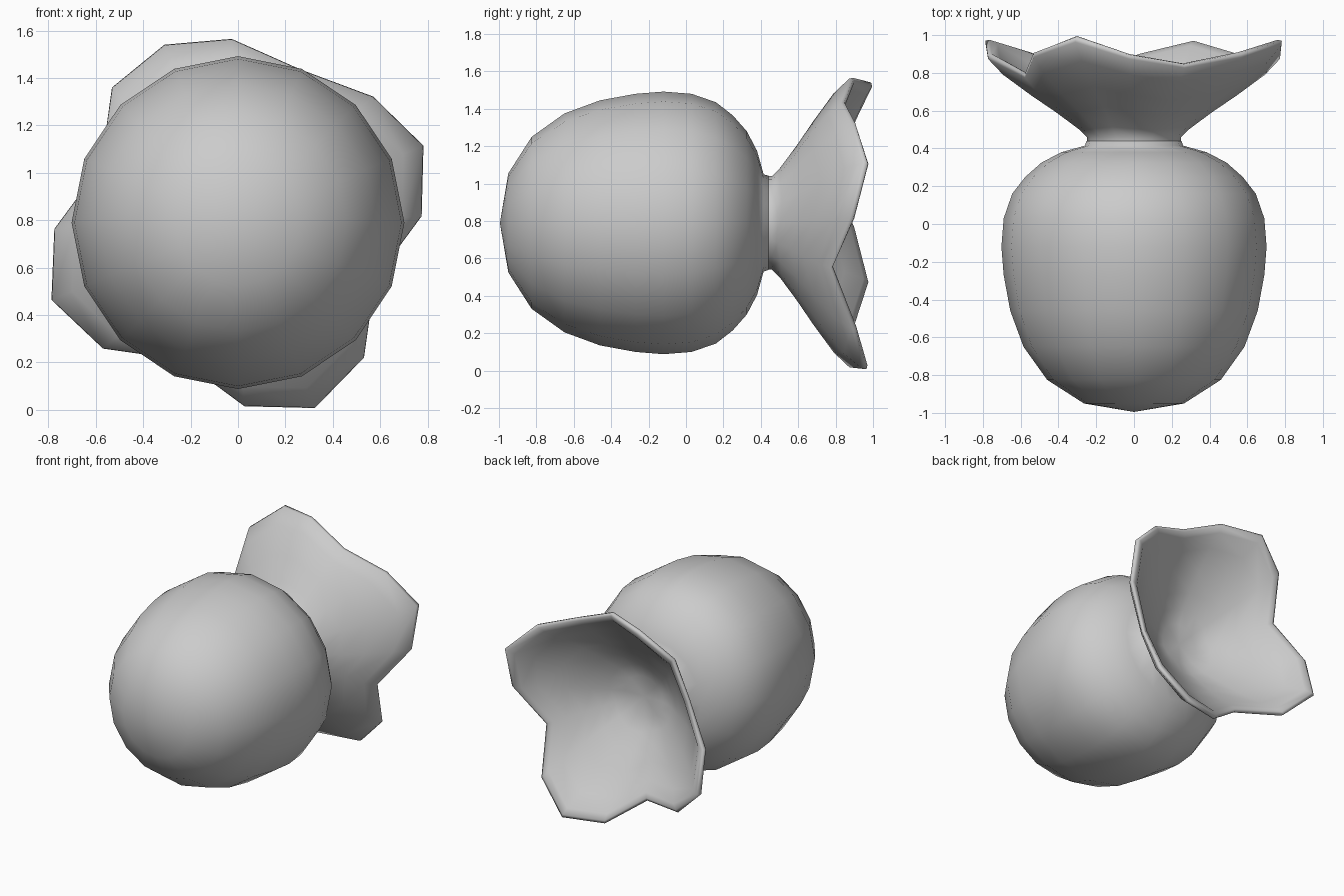
import bpy, bmesh
from math import sin, cos, radians

if "Cube" in bpy.data.objects:
    bpy.data.objects.remove(bpy.data.objects["Cube"])

CZ = 0.79  # height of the fruit axis


def loft(name, rings, start=None, end=None):
    """Skin closed rings of points, with optional pole points at the ends."""
    bm = bmesh.new()
    vs = [[bm.verts.new(p) for p in ring] for ring in rings]
    n = len(vs[0])
    for a, b in zip(vs, vs[1:]):
        for i in range(n):
            j = (i + 1) % n
            bm.faces.new((a[i], a[j], b[j], b[i]))
    for pole, ring in ((start, vs[0]), (end, vs[-1])):
        if pole:
            c = bm.verts.new(pole)
            for i in range(n):
                bm.faces.new((c, ring[i], ring[(i + 1) % n]))
    bmesh.ops.recalc_face_normals(bm, faces=bm.faces)
    mesh = bpy.data.meshes.new(name)
    bm.to_mesh(mesh)
    bm.free()
    mesh.shade_smooth()
    ob = bpy.data.objects.new(name, mesh)
    bpy.context.collection.objects.link(ob)
    return ob


def point(r, y, deg):
    return (r * cos(radians(deg)), y, CZ + r * sin(radians(deg)))


# Fruit body: lathe profile (radius, y) around the y axis
body = [(0.265, -0.95), (0.46, -0.825), (0.585, -0.65), (0.655, -0.46),
        (0.69, -0.27), (0.702, -0.12), (0.69, 0.03), (0.645, 0.16),
        (0.575, 0.25), (0.49, 0.325), (0.385, 0.38), (0.26, 0.415), (0.252, 0.44)]
loft("fruit_body",
     [[point(r, y, i * 22.5) for i in range(16)] for r, y in body],
     start=(0, -0.995, CZ), end=(0, 0.44, CZ))

# Crown rim: four lobes, each with a tip, two shoulders and a valley
tips = [(0.85, 0.975), (0.815, 0.995), (0.855, 0.975), (0.85, 0.97)]
valleys = [(0.70, 0.85), (0.628, 0.795), (0.628, 0.79), (0.628, 0.785)]
rim = []
for k in range(4):
    a = 22.5 + 90 * k
    rim += [(*tips[k], a), (0.782, 0.91, a + 20.5),
            (*valleys[k], a + 45), (0.778, 0.90, a + 69.5)]


def crown_ring(t, f, dr=0.0, dy=0.0):
    """Ring at height fraction t and flare fraction f between neck and rim."""
    pts = []
    for i, (r, y, a) in enumerate(rim):
        even = 22.5 * (i + 1)
        pts.append(point(0.25 + (r - 0.25) * f + dr, 0.46 + (y - 0.46) * t + dy,
                         even + (a - even) * f))
    return pts


# Crown: outer flare, rolled rim, then inner wall down to a small floor
outer = [(0, 0, 0, -0.04), (0, 0), (0.1, 0.085), (0.3, 0.31),
         (0.5, 0.555), (0.75, 0.84), (0.94, 0.99)]
inner = [(0.99, 0.995), (1.0, 0.975, -0.012), (0.95, 0.92, -0.025),
         (0.75, 0.75, -0.02), (0.5, 0.5, -0.03), (0.3, 0.27, -0.04),
         (0.14, 0.09, -0.05), (0.05, 0, -0.10)]
loft("crown", [crown_ring(*p) for p in outer + inner], end=(0, 0.475, CZ))
